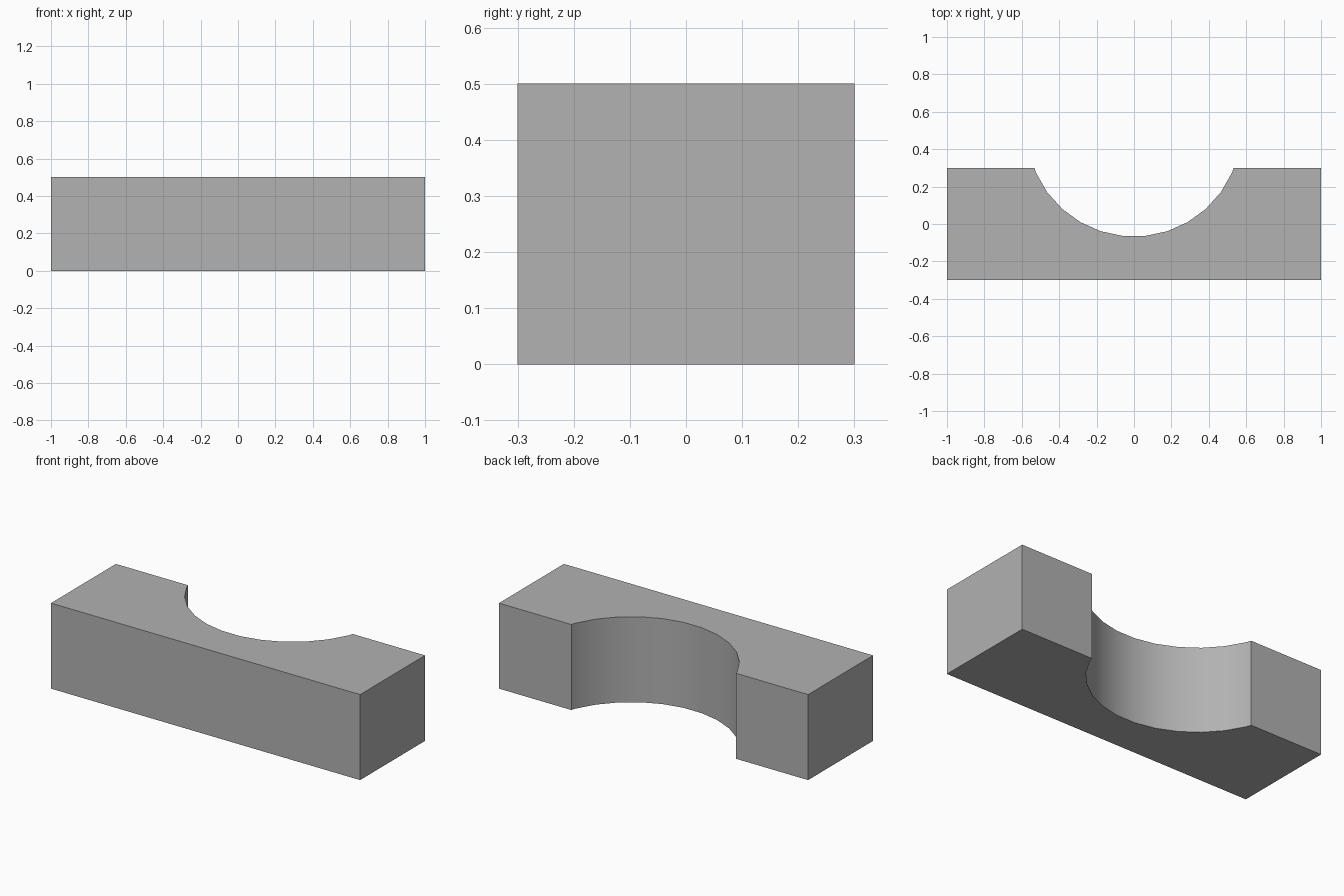
import bpy
import bmesh
from math import sin, cos, radians

cube = bpy.data.objects.get("Cube")
if cube:
    bpy.data.objects.remove(cube, do_unlink=True)

HALF_X, HALF_Y, HEIGHT = 1.0, 0.3, 0.5
RADIUS, CENTRE_Y, STEP = 0.573, 0.506, 12
NOTCH_X = 0.532  # where the arc meets the back face

# Plain grey material
grey = bpy.data.materials.new("grey")
grey.use_nodes = True
colour = (0.445, 0.445, 0.445, 1)
grey.diffuse_color = colour
grey.node_tree.nodes["Principled BSDF"].inputs["Base Color"].default_value = colour

# Outline: rectangle with a round notch in the back edge
angles = [radians(66 - STEP * i) for i in range(12)]
arc = [(RADIUS * sin(a), CENTRE_Y - RADIUS * cos(a)) for a in angles]
outline = [(-HALF_X, -HALF_Y), (HALF_X, -HALF_Y), (HALF_X, HALF_Y),
           (NOTCH_X, HALF_Y), *arc, (-NOTCH_X, HALF_Y), (-HALF_X, HALF_Y)]

# Extrude the outline into the block
bm = bmesh.new()
base = bm.faces.new([bm.verts.new((x, y, 0)) for x, y in outline])
result = bmesh.ops.extrude_face_region(bm, geom=[base], use_keep_orig=True)
top = [v for v in result["geom"] if isinstance(v, bmesh.types.BMVert)]
bmesh.ops.translate(bm, verts=top, vec=(0, 0, HEIGHT))
bmesh.ops.recalc_face_normals(bm, faces=bm.faces)
mesh = bpy.data.meshes.new("notched_block")
bm.to_mesh(mesh)
bm.free()

block = bpy.data.objects.new("notched_block", mesh)
bpy.context.collection.objects.link(block)
mesh.materials.append(grey)

# Smooth notch wall, crisp block edges
bpy.ops.object.select_all(action="DESELECT")
block.select_set(True)
bpy.context.view_layer.objects.active = block
bpy.ops.object.shade_smooth_by_angle(angle=radians(30))
